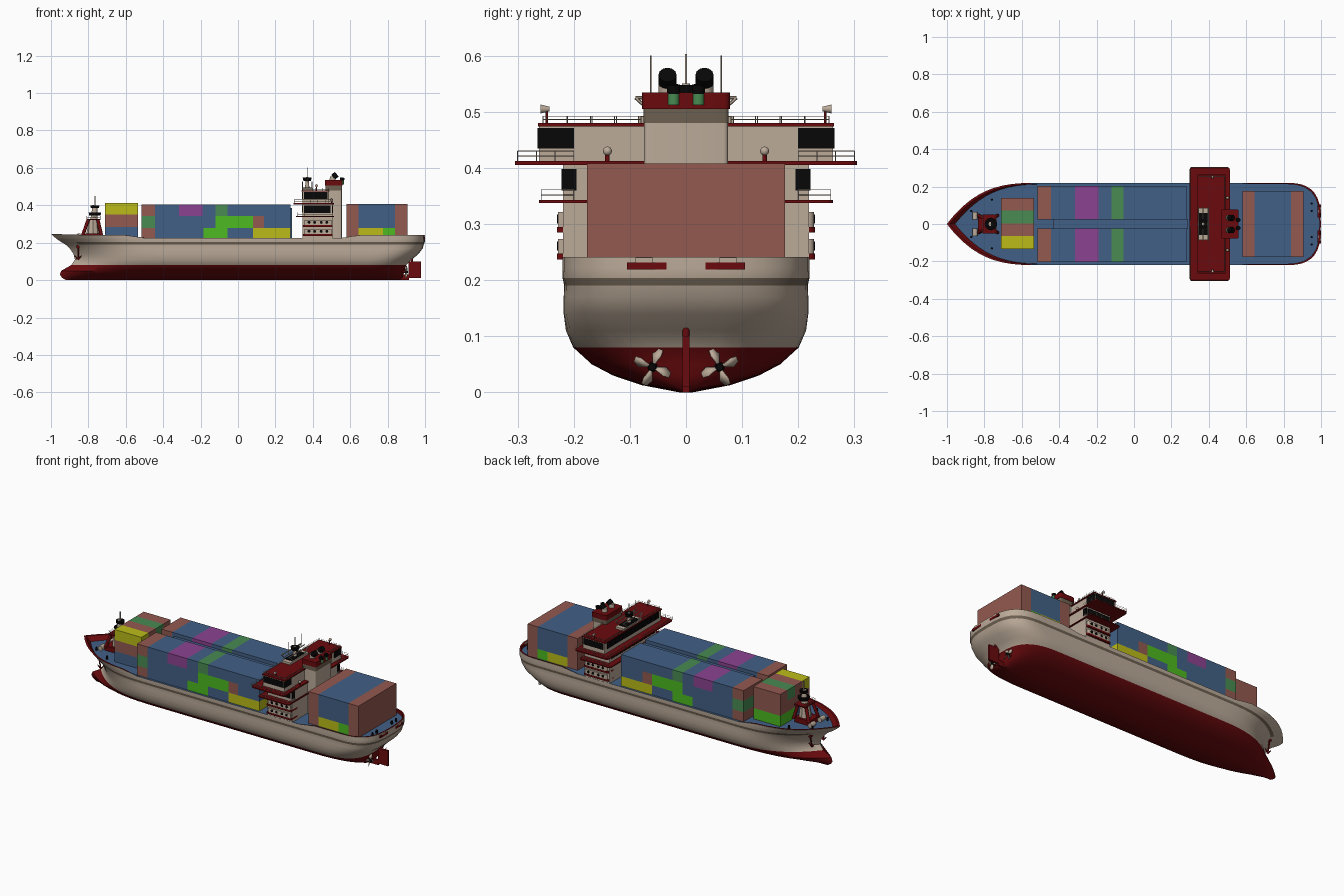
import bpy, bmesh, math
from mathutils import Vector

if "Cube" in bpy.data.objects:
    bpy.data.objects.remove(bpy.data.objects["Cube"])

COLORS = dict(beige=(.50, .405, .318), dark_red=(.145, .003, .004), blue=(.054, .118, .24),
              brown=(.29, .10, .08), yellow=(.5, .5, .01), lime=(.075, .49, .015),
              green=(.065, .26, .085), purple=(.26, .055, .28), black=(.002, .002, .002),
              taupe=(.15, .115, .08))
MATS = {}
for n, c in COLORS.items():
    MATS[n] = bpy.data.materials.new(n)
    MATS[n].diffuse_color = (*c, 1)


def make(name, bm, *mats):
    bmesh.ops.recalc_face_normals(bm, faces=bm.faces)
    me = bpy.data.meshes.new(name)
    bm.to_mesh(me)
    bm.free()
    for m in mats:
        me.materials.append(MATS[m])
    ob = bpy.data.objects.new(name, me)
    bpy.context.collection.objects.link(ob)
    return ob


def box(name, mat, x0, x1, y0, y1, z0, z1, bevel=0):
    bm = bmesh.new()
    bmesh.ops.create_cube(bm, size=1)
    for v in bm.verts:
        v.co = ((x0 + x1) / 2 + v.co.x * (x1 - x0), (y0 + y1) / 2 + v.co.y * (y1 - y0),
                (z0 + z1) / 2 + v.co.z * (z1 - z0))
    if bevel:  # round the vertical corners
        ed = [e for e in bm.edges if abs(e.verts[0].co.z - e.verts[1].co.z) > 1e-5]
        bmesh.ops.bevel(bm, geom=ed, offset=bevel, segments=4, affect='EDGES', profile=.5)
    return make(name, bm, mat)


def rod(name, mat, a, b, r0, r1=None, n=12):
    a, b = Vector(a), Vector(b)
    d = b - a
    bm = bmesh.new()
    bmesh.ops.create_cone(bm, cap_ends=True, segments=n, radius1=r0,
                          radius2=r0 if r1 is None else r1, depth=d.length)
    q = Vector((0, 0, 1)).rotation_difference(d)
    for v in bm.verts:
        v.co = q @ v.co + (a + b) / 2
    return make(name, bm, mat)


def ball(name, mat, c, r):
    bm = bmesh.new()
    bmesh.ops.create_uvsphere(bm, u_segments=16, v_segments=10, radius=r)
    bmesh.ops.translate(bm, verts=bm.verts, vec=c)
    return make(name, bm, mat)


def railing(name, pts, h=.018, step=.04, r=.0008):
    for a, b in zip(pts, pts[1:]):
        a, b = Vector(a), Vector(b)
        for k in (.5, 1):
            up = Vector((0, 0, h * k))
            rod(name + "_bar", "beige", a + up, b + up, r, n=4)
        cnt = max(1, round((b - a).length / step))
        for i in range(cnt + 1):
            p = a.lerp(b, i / cnt)
            rod(name + "_post", "beige", p, p + Vector((0, 0, h)), r, n=4)


# Hull: stacked waterlines (height, bow x, stern x, half width, bow length, stern length)
N = 48


def waterline(z, xb, xs, w, lb, ls):
    side = []
    for i in range(N + 1):
        x = xb + (xs - xb) * (1 - math.cos(math.pi * i / N)) / 2
        f = 1 - max(0, 1 - (x - xb) / lb) ** 3
        g = max(0, 1 - max(0, 1 - (xs - x) / ls) ** 3) ** (1 / 3)
        side.append((x, w * f * g, z))
    return side + [(x, -y, z) for x, y, z in side[-2:0:-1]]


def loft(loops, closed=False):
    bm = bmesh.new()
    rows = [[bm.verts.new(p) for p in lp] for lp in loops]
    pairs = list(zip(rows, rows[1:])) + ([(rows[-1], rows[0])] if closed else [])
    for a, b in pairs:
        for i in range(len(a)):
            j = (i + 1) % len(a)
            bm.faces.new((a[i], a[j], b[j], b[i]))
    if not closed:
        bm.faces.new(rows[0])
        bm.faces.new(rows[-1])
    return bm


TOP = (.222, -.972, .999, .22, .5, .2)
LEVELS = [(0, -.92, .865, .012, .5, .4), (.013, -.942, .878, .08, .55, .35), (.03, -.952, .885, .13, .55, .3),
          (.05, -.945, .89, .168, .55, .28), (.08, -.892, .90, .201, .5, .25),
          (.11, -.872, .93, .214, .48, .23), (.14, -.88, .965, .218, .48, .2), (.17, -.90, .988, .218, .48, .2),
          (.19, -.922, .993, .217, .48, .2), (.204, -.945, .999, .22, .5, .2), TOP]
bm = loft([waterline(*l) for l in LEVELS])
for f in bm.faces:
    c = f.calc_center_median()
    f.material_index = 1 if c.z < .08 else 2 if c.z > .2215 else 3 if .19 < c.z < .204 and c.x > -.85 else 0
make("hull", bm, "beige", "dark_red", "blue", "taupe")


# Bulwark: raised at bow and stern; cap and inside are red there and blue amidships
def rim(lp):
    def top(x):
        k = min(1, max(0, (-x - .5) / .1, (x - .55) / .1))
        return .225 + .016 * k + (.006 * max(0, -x - .8) / .2)
    return [(x, y, top(x)) for x, y, z in lp]


bm = loft([waterline(*TOP), rim(waterline(.222, -1, .999, .22, .5, .2)),
           rim(waterline(.222, -.985, .991, .213, .5, .2)), waterline(.222, -.957, .991, .213, .5, .2)], closed=True)
bm.faces.ensure_lookup_table()
for i, f in enumerate(bm.faces):
    if i >= 2 * N:  # everything but the outer wall
        f.material_index = 1 if not -.55 < f.calc_center_median().x < .6 else 2
make("bulwark", bm, "beige", "dark_red", "blue")

# Main container bays: (colour, x0, x1, z0, z1), port and starboard
A, B, C, D = .222, .278, .344, .405
MAIN = [("brown", -.515, -.445, A, B), ("green", -.515, -.445, B, C), ("brown", -.515, -.445, C, D),
        ("blue", -.445, -.185, A, B), ("blue", -.445, -.12, B, C), ("blue", -.445, -.315, C, D),
        ("purple", -.315, -.19, C, D), ("blue", -.19, -.12, C, D), ("green", -.12, -.055, C, D),
        ("blue", -.055, .28, C, D), ("lime", -.12, .08, B, C), ("brown", .08, .14, B, C),
        ("blue", .14, .28, B, C), ("lime", -.185, -.055, A, B), ("blue", -.055, .08, A, B),
        ("yellow", .08, .28, A, B)]
for s in (-1, 1):
    for col, x0, x1, z0, z1 in MAIN:
        box("main_container", col, x0, x1, s * .025, s * .202, z0, z1)
box("centre_hatch", "blue", -.43, .29, -.026, .026, .22, .385)

# Stern container block
for col, x0, x1, z0, z1 in [("brown", .58, .645, A, .408), ("blue", .645, .84, B, .408), ("brown", .84, .905, A, .408),
                            ("yellow", .645, .775, A, B), ("lime", .775, .84, A, B)]:
    box("stern_container", col, x0, x1, -.176, .176, z0, z1)

# Bow container block: four rows of three
ROWS = [("blue", "brown", "yellow"), ("blue", "brown", "brown"), ("lime", "brown", "green"), ("lime", "brown", "brown")]
for i, row in enumerate(ROWS):
    for col, z0, z1 in zip(row, (A, .285, .35), (.285, .35, .411)):
        y = -.133 + i * .068
        box("bow_container", col, -.71, -.535, y, y + .068, z0, z1)

# Superstructure
box("tower", "beige", .345, .505, -.219, .219, .222, .408)
box("bridge_platform", "dark_red", .297, .512, -.305, .305, .405, .412, .015)
box("bridge", "beige", .345, .485, -.262, .262, .412, .474)
box("bridge_roof", "dark_red", .34, .49, -.264, .264, .474, .48)
box("lower_platform", "dark_red", .31, .512, -.262, .262, .337, .343, .012)
box("funnel_casing", "beige", .47, .555, -.075, .075, .222, .48, .008)
box("funnel_band", "taupe", .468, .557, -.076, .076, .48, .505, .008)
box("funnel_top", "dark_red", .465, .56, -.078, .078, .505, .534, .01)
for s in (-1, 1):
    for k in range(7):  # bridge front windows
        if s < 0 or k:
            y = s * k * .037
            box("bridge_front_window", "black", .342, .346, y - .016, y + .016, .435, .47)
            if k < 6:
                box("tower_front_window", "black", .342, .346, y - .014, y + .014, .362, .398)
    box("bridge_side_window", "black", .352, .478, s * .260, s * .2645, .435, .471)
    box("bridge_aft_window", "black", .483, .4875, s * .2, s * .2645, .435, .471)
    box("tower_side_window", "black", .352, .495, s * .217, s * .2215, .36, .398)
    box("tower_aft_window", "black", .502, .5075, s * .195, s * .2215, .36, .398)
    for z in (.247, .295):  # side balconies
        box("balcony_floor", "dark_red", .345, .505, s * .17, s * .23, z - .01, z, .01)
        box("balcony_wall", "beige", .355, .5, s * .17, s * .228, z, z + .026, .01)
        for x in (.38, .41, .445, .475):
            rod("porthole", "black", (x, s * .226, z + .014), (x, s * .2295, z + .014), .008)
    railing("wing_rail", [(.345, s * .3, .412), (.3, s * .3, .412), (.3, s * .02, .412)])
    railing("wing_aft_rail", [(.345, s * .3, .412), (.508, s * .3, .412), (.508, s * .2, .412)])
    railing("lower_rail", [(.32, s * .258, .343), (.508, s * .258, .343), (.508, s * .2, .343)])
    railing("roof_rail", [(.485, s * .08, .48), (.485, s * .255, .48), (.345, s * .255, .48), (.345, 0, .48)], .012)
    # Bridge wing lamps and deck domes
    rod("lamp_post", "dark_red", (.42, s * .248, .48), (.42, s * .248, .502), .002)
    rod("lamp", "beige", (.42, s * .243, .505), (.42, s * .259, .505), .004, .008)
    rod("dome_post", "dark_red", (.5, s * .14, .408), (.5, s * .14, .423), .004)
    ball("dome", "beige", (.5, s * .14, .43), .008)
    # Exhaust pipes
    rod("exhaust_base", "beige", (.505, s * .033, .53), (.508, s * .033, .553), .016)
    rod("exhaust", "black", (.508, s * .033, .55), (.528, s * .033, .566), .016)
    rod("small_exhaust", "green", (.556, s * .022, .512), (.556, s * .022, .533), .011)
    rod("small_exhaust_tip", "black", (.556, s * .022, .533), (.558, s * .022, .548), .0115)
    # Roof mast antennas
    rod("antenna", "beige", (.37, s * .063, .525), (.37, s * .063, .6), .0014, n=6)
    for x in (.345, .395):
        rod("mast_strut", "beige", (x, s * .04, .48), (x, s * .09, .525), .003, n=6)
    # Stern fairleads, propellers and anchors
    box("fairlead", "dark_red", .98, 1.0, s * .035, s * .105, .219, .231)
    box("fairlead_lip", "beige", .985, 1.0, s * .06, s * .09, .231, .24)
    rod("propeller_shaft", "dark_red", (.83, s * .06, .045), (.895, s * .06, .045), .008)
    rod("propeller_hub", "black", (.892, s * .06, .045), (.91, s * .06, .045), .009, .006)
    bm = bmesh.new()
    for k in range(4):
        a = k * math.pi / 2 + .3
        vs = []
        for r, t, dx in ((.006, -.3, -.004), (.025, -.3, -.007), (.035, .0, -.003), (.035, .25, .002),
                         (.025, .35, .006), (.006, .3, .004)):
            vs.append(bm.verts.new((.9 + dx, s * (.06 + r * math.cos(a + t)), .045 + r * math.sin(a + t))))
        bm.faces.new(vs)
    prop = make("propeller", bm, "beige")
    prop.modifiers.new("thickness", 'SOLIDIFY').thickness = .002
    rod("anchor_shank", "dark_red", (-.855, s * .068, .178), (-.855, s * .052, .112), .004)
    for d in (-1, 1):
        rod("anchor_arm", "dark_red", (-.855, s * .052, .112), (-.855 + d * .018, s * .056, .13), .005, .002)
        rod("bow_mast_leg", "dark_red", (-.78 + d * .05, s * .045, .24), (-.775 + d * .025, s * .03, .325), .009)
    rod("hawse_pipe", "dark_red", (-.855, s * .04, .18), (-.855, s * .074, .18), .009)
    # Windlasses and bollards
    rod("windlass", "beige", (-.85, s * .025, .236), (-.85, s * .065, .236), .014)
    for x, y in ((-.87, .07), (-.76, .13), (.95, .11), (.95, .07)):
        rod("bollard", "black", (x, s * y, .222), (x, s * y, .24), .006)

# Roof mast with radar
box("mast_base", "beige", .345, .4, -.085, .085, .48, .492)
for x in (.345, .37, .395):
    rod("mast_crossbar", "beige", (x, -.09, .525), (x, .09, .525), .003, n=6)
box("mast_deck", "black", .347, .393, -.06, .06, .492, .496)
rod("mast", "beige", (.37, 0, .49), (.37, 0, .55), .012, .007)
rod("radar", "black", (.37, 0, .53), (.37, 0, .548), .02, .024)
rod("mast_tip", "beige", (.37, 0, .55), (.37, 0, .603), .002)

# Bow mast and deckhouse
box("bow_deckhouse", "dark_red", -.835, -.735, -.045, .045, .222, .25)
rod("bow_mast_base", "beige", (-.775, 0, .25), (-.775, 0, .325), .035, .026, 8)
box("bow_mast_deck", "dark_red", -.81, -.735, -.05, .05, .322, .328)
rod("bow_mast", "beige", (-.77, 0, .32), (-.765, 0, .40), .02, .012)
rod("bow_radar", "black", (-.765, 0, .345), (-.765, 0, .362), .03, .034)
rod("bow_light", "black", (-.765, 0, .385), (-.765, 0, .4), .022, .024)
rod("bow_mast_tip", "beige", (-.765, 0, .4), (-.765, 0, .45), .003)
railing("bow_rail", [(-.808, .048, .328), (-.808, -.048, .328), (-.737, -.048, .328), (-.737, .048, .328)], .015)

# Rudder
box("rudder", "dark_red", .912, .978, -.006, .006, .01, .1)
rod("rudder_stock", "dark_red", (.93, 0, .085), (.93, 0, .12), .006)
box("skeg", "dark_red", .8, .915, -.006, .006, .0, .03)

for ob in bpy.context.scene.objects:
    ob.select_set(True)
    bpy.context.view_layer.objects.active = ob
bpy.ops.object.shade_smooth_by_angle(angle=math.radians(35))

for m in bpy.data.materials:
    if m.users and not m.is_grease_pencil:
        m.use_nodes = True
        m.node_tree.nodes["Principled BSDF"].inputs["Base Color"].default_value = m.diffuse_color
